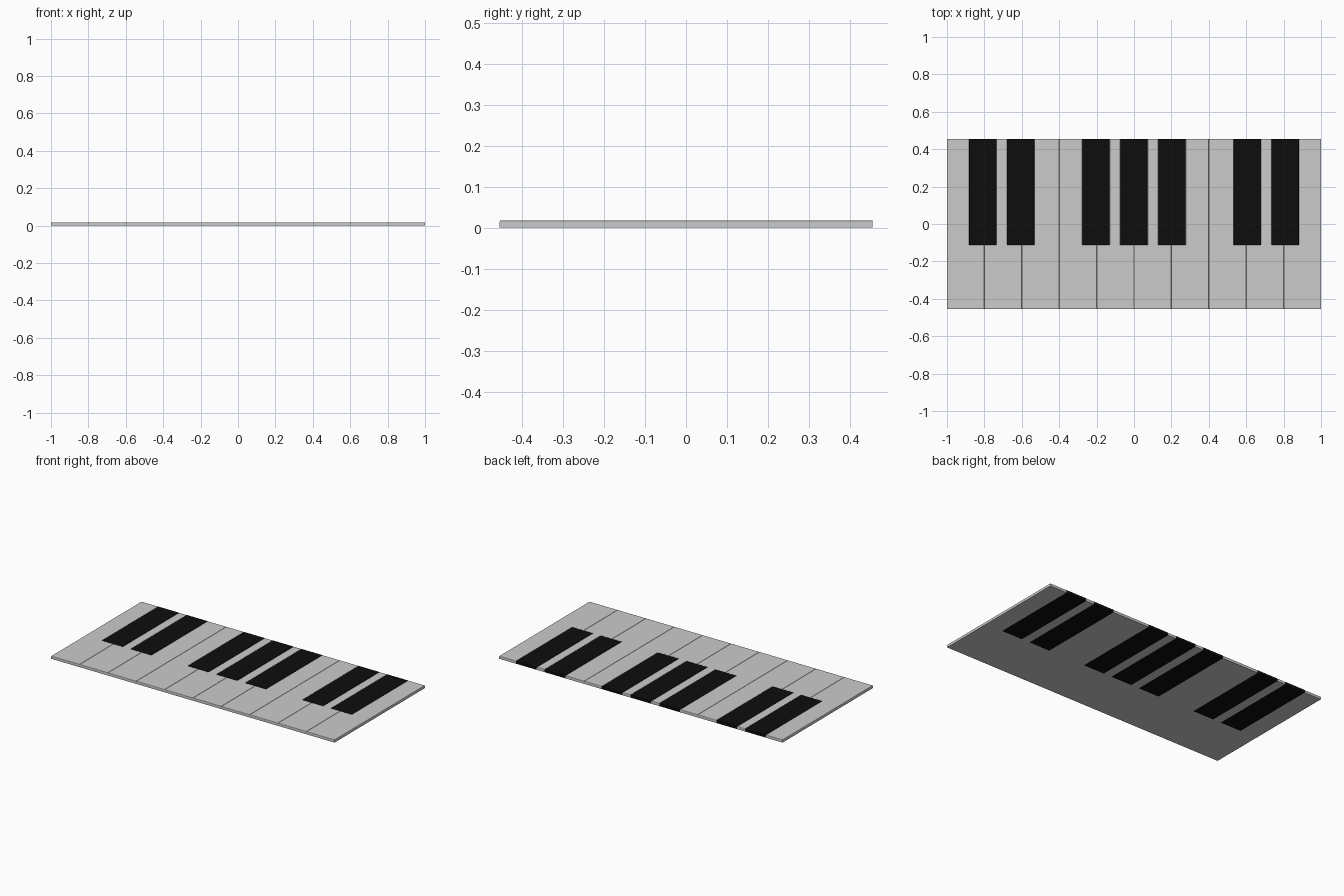
import bpy, bmesh

if "Cube" in bpy.data.objects:
    bpy.data.objects.remove(bpy.data.objects["Cube"])

H = 0.018            # key thickness
KEY = 0.2            # white key pitch
Y0, Y1 = -0.455, 0.455
BLACK_Y = -0.112     # front end of the black keys
BLACK_HW = 0.073     # half width of a black key
BLACK_X = {-4: -0.808, -3: -0.606, -1: -0.203, 0: 0.0, 1: 0.203, 3: 0.606, 4: 0.808}

black_mat = bpy.data.materials.new("black")
black_mat.diffuse_color = (0.004, 0.004, 0.004, 1)
black_mat.use_nodes = True
black_mat.node_tree.nodes["Principled BSDF"].inputs["Base Color"].default_value = black_mat.diffuse_color


def make_key(name, outline, bevel, mat=None):
    """Extrude an outline and soften its top rim."""
    bm = bmesh.new()
    face = bm.faces.new([bm.verts.new((x, y, 0)) for x, y in outline])
    ext = bmesh.ops.extrude_face_region(bm, geom=[face], use_keep_orig=True)["geom"]
    top = [v for v in ext if isinstance(v, bmesh.types.BMVert)]
    bmesh.ops.translate(bm, verts=top, vec=(0, 0, H))
    bmesh.ops.recalc_face_normals(bm, faces=bm.faces)
    rim = [e for e in bm.edges if all(v.co.z > H / 2 for v in e.verts)]
    bmesh.ops.bevel(bm, geom=rim, offset=bevel, segments=2, profile=0.5, affect='EDGES')
    me = bpy.data.meshes.new(name)
    bm.to_mesh(me)
    bm.free()
    if mat:
        me.materials.append(mat)
    obj = bpy.data.objects.new(name, me)
    bpy.context.collection.objects.link(obj)
    return obj


# White keys, notched where a black key sits on their left or right edge
for i in range(-5, 5):
    a, b = i * KEY, (i + 1) * KEY
    outline = [(a, Y0), (b, Y0)]
    if i + 1 in BLACK_X:
        n = BLACK_X[i + 1] - BLACK_HW
        outline += [(b, BLACK_Y), (n, BLACK_Y), (n, Y1)]
    else:
        outline += [(b, Y1)]
    if i in BLACK_X:
        n = BLACK_X[i] + BLACK_HW
        outline += [(n, Y1), (n, BLACK_Y), (a, BLACK_Y)]
    else:
        outline += [(a, Y1)]
    make_key(f"white_key_{i + 6}", outline, 0.004)

# Black keys, flush in the notches
for k, x in enumerate(BLACK_X.values(), 1):
    l, r = x - BLACK_HW, x + BLACK_HW
    make_key(f"black_key_{k}", [(l, BLACK_Y), (r, BLACK_Y), (r, Y1), (l, Y1)], 0.002, black_mat)
